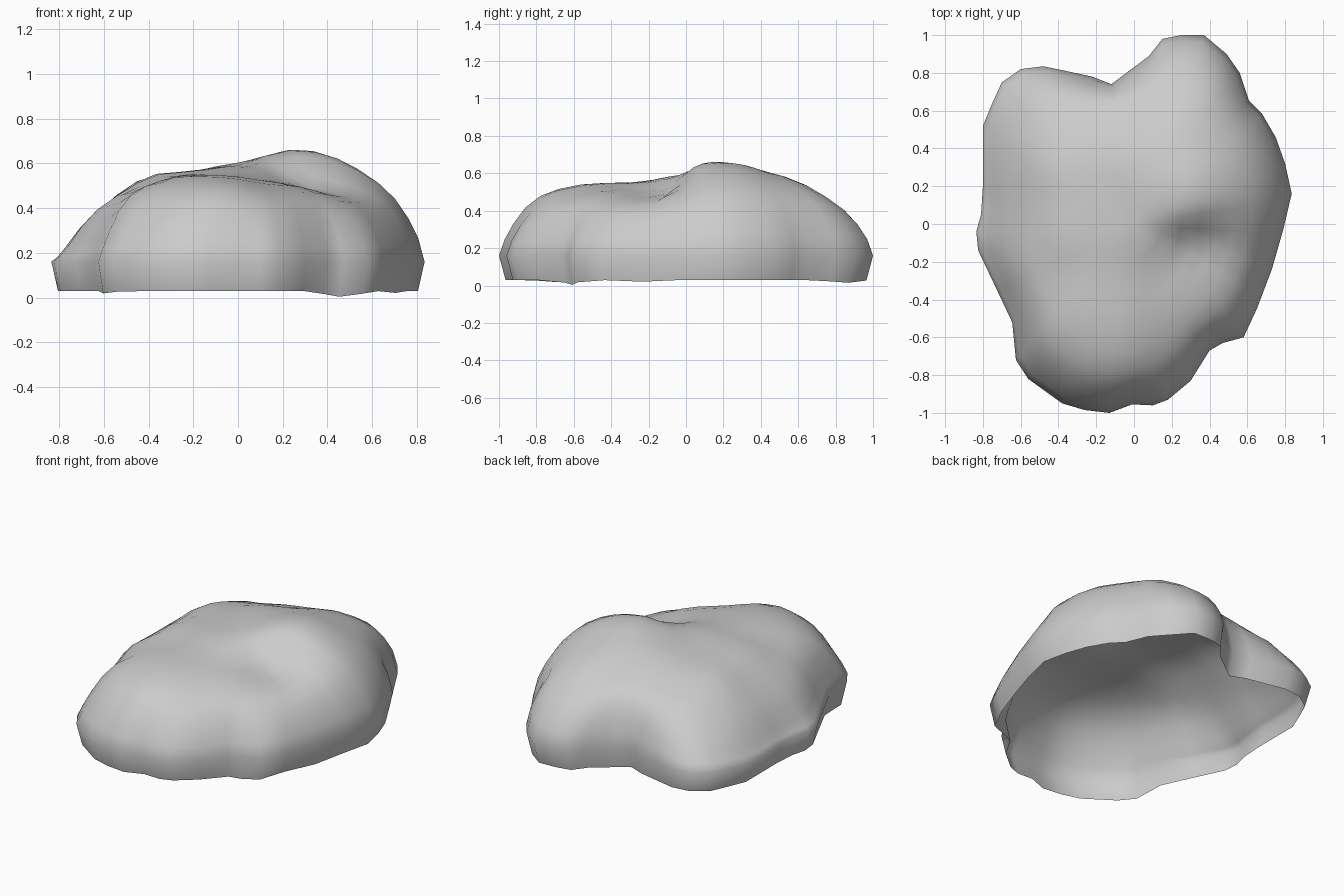
import bpy, bmesh, math

if "Cube" in bpy.data.objects:
    bpy.data.objects.remove(bpy.data.objects["Cube"])

# Widest outline of the boulder seen from above
outline = [(.835, .16), (.80, .32), (.75, .46), (.68, .58), (.61, .65), (.56, .80), (.49, .90),
           (.37, 1.0), (.25, 1.0), (.15, .98), (.08, .89), (0, .83), (-.12, .74), (-.22, .78),
           (-.36, .81), (-.48, .835), (-.60, .82), (-.70, .75), (-.75, .64), (-.80, .52),
           (-.80, .20), (-.81, .05), (-.835, -.04), (-.825, -.14), (-.73, -.34), (-.645, -.52),
           (-.625, -.72), (-.56, -.82), (-.38, -.95), (-.26, -.985), (-.13, -1.0), (-.01, -.955),
           (.10, -.96), (.18, -.93), (.30, -.83), (.40, -.67), (.47, -.63), (.58, -.60),
           (.65, -.45), (.73, -.24), (.79, -.03)]
n = len(outline)

# Height landmarks on top: ridge, hollow, shoulders (x, y, z)
bumps = [(.25, .2, .68), (.5, .2, .63), (.7, .2, .55), (.3, .5, .60), (.22, .88, .50),
         (.48, .72, .55), (.6, .5, .55), (0, .3, .60), (0, 0, .59), (-.3, .3, .55), (-.3, 0, .56),
         (-.35, .6, .50), (-.65, .6, .45), (-.65, .1, .46), (-.55, -.3, .50), (-.35, -.6, .55),
         (-.1, -.35, .55), (-.05, -.65, .55), (-.2, -.9, .55), (.2, -.65, .49), (.4, -.2, .46),
         (.45, -.45, .49), (.65, -.2, .49), (.2, -.35, .52), (0, .65, .53)]

# Dips along the bottom rim (x, y, depth)
dips = [(.47, -.6, .028), (.45, .85, .02), (-.61, -.7, .012), (.7, -.25, .01)]


def crest(x, y):
    w = [math.exp(-((x - a) ** 2 + (y - b) ** 2) / .032) for a, b, _ in bumps]
    return sum(k * p[2] for k, p in zip(w, bumps)) / sum(w)


def rim(x, y):
    return .03 - sum(d * math.exp(-((x - a) ** 2 + (y - b) ** 2) / .015) for a, b, d in dips)


def smoothed(i):
    near = [outline[(i + k) % n] for k in range(-3, 4)]
    return sum(p[0] for p in near) / 7, sum(p[1] for p in near) / 7


def surface_point(i, s, g):
    # Inner rings relax towards a smoother outline
    t = min(1, (1 - s) * 3.5)
    (x, y), (u, v) = outline[i], smoothed(i)
    # Gentler slope on the left, steeper shoulder at the back right
    a = math.atan2(y, x)
    g = g ** (1 + .8 * max(0, -math.cos(a)) ** 3 - .15 * max(0, math.cos(a - .7)))
    x, y = s * (x + t * (u - x)), s * (y + t * (v - y))
    return x, y, .16 + g * (crest(x, y) - .16)


# Rings from the waist inward: (outline scale, share of crest height)
rings = [(1, 0), (.975, .22), (.935, .44), (.88, .66), (.81, .82), (.72, .92), (.6, .98),
         (.47, 1), (.34, 1), (.21, 1), (.1, 1)]

bm = bmesh.new()
rows = [[bm.verts.new((x * .965, y * .965, rim(x, y))) for x, y in outline]]
for s, g in rings:
    rows.append([bm.verts.new(surface_point(i, s, g)) for i in range(n)])
for a, b in zip(rows, rows[1:]):
    for i in range(n):
        j = (i + 1) % n
        bm.faces.new((a[i], a[j], b[j], b[i]))

# Close the crown; the underside stays open
top = bm.verts.new((0, 0, crest(0, 0)))
for i in range(n):
    bm.faces.new((rows[-1][i], rows[-1][(i + 1) % n], top))

mesh = bpy.data.meshes.new("boulder")
bm.to_mesh(mesh)
bm.free()
for p in mesh.polygons:
    p.use_smooth = True
rock = bpy.data.objects.new("boulder", mesh)
bpy.context.collection.objects.link(rock)
